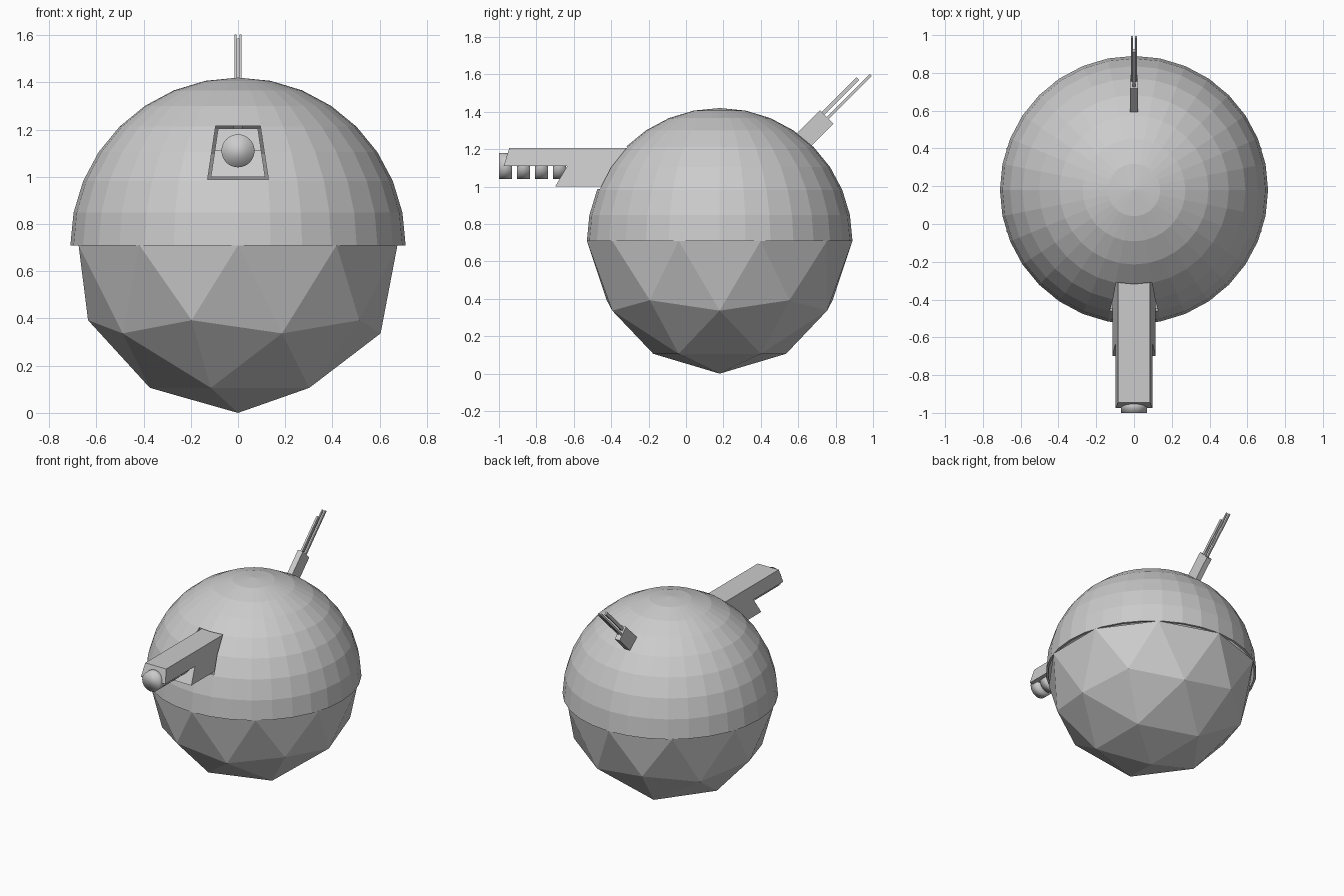
import bpy, bmesh, math
from mathutils import Matrix, Vector

if "Cube" in bpy.data.objects:
    bpy.data.objects.remove(bpy.data.objects["Cube"])

R, CY = 0.71, 0.18


def finish(name, bm):
    bmesh.ops.recalc_face_normals(bm, faces=bm.faces)
    me = bpy.data.meshes.new(name)
    bm.to_mesh(me)
    bm.free()
    ob = bpy.data.objects.new(name, me)
    bpy.context.collection.objects.link(ob)
    return ob


def half(bm, upper):
    bmesh.ops.bisect_plane(bm, geom=bm.verts[:] + bm.edges[:] + bm.faces[:], dist=1e-4,
                           plane_co=(0, 0, R), plane_no=(0, 0, 1),
                           clear_inner=upper, clear_outer=not upper)


def side_prism(name, profile, grow=0.0):
    """Side profile (y, z) extruded across x, narrowing towards the top."""
    bm = bmesh.new()
    loops = []
    for s in (-1, 1):
        loops.append([bm.verts.new((s * (0.115 + grow - (z - 1.0) * 0.15), y, z))
                      for y, z in profile])
    n = len(profile)
    bm.faces.new(loops[0])
    bm.faces.new(loops[1][::-1])
    for i in range(n):
        j = (i + 1) % n
        bm.faces.new((loops[0][i], loops[0][j], loops[1][j], loops[1][i]))
    return finish(name, bm)


# Faceted lower body
bm = bmesh.new()
bmesh.ops.create_icosphere(bm, subdivisions=2, radius=R,
                           matrix=Matrix.Translation((0, CY, R)))
half(bm, False)
finish("lower_body", bm)

# Upper dome shell
bm = bmesh.new()
bmesh.ops.create_uvsphere(bm, u_segments=32, v_segments=16, radius=R,
                          matrix=Matrix.Translation((0, CY, R)))
half(bm, True)
dome = finish("upper_dome", bm)
shell = dome.modifiers.new("shell", 'SOLIDIFY')
shell.thickness = 0.015
shell.offset = -1

# Slot in the dome around the gun
cutter = side_prism("slot_cutter", [(-0.8, 0.988), (-0.8, 1.215), (-0.1, 1.215), (-0.1, 0.988)], 0.012)
cutter.hide_render = True
cutter.hide_viewport = True
cut = dome.modifiers.new("slot", 'BOOLEAN')
cut.operation = 'DIFFERENCE'
cut.solver = 'EXACT'
cut.object = cutter

# Gun housing with overhanging barrel shroud
side_prism("gun_housing", [(-0.2, 1.0), (-0.70, 1.0), (-0.635, 1.11), (-0.975, 1.11),
                           (-0.945, 1.205), (-0.2, 1.205)])

# Row of barrel rings
for i in range(4):
    bm = bmesh.new()
    bmesh.ops.create_cone(bm, cap_ends=True, segments=32, radius1=0.07, radius2=0.07, depth=0.07,
                          matrix=Matrix.Translation((0, -0.965 + i * 0.096, 1.11))
                          @ Matrix.Rotation(math.pi / 2, 4, 'X'))
    for f in bm.faces:
        f.smooth = True
    finish(f"barrel_ring_{i + 1}", bm)

# Antenna block and rods, tilted 45 degrees backwards
tilt = Matrix.Translation((0, 0.638, 1.257)) @ Matrix.Rotation(-math.pi / 4, 4, 'X')


def antenna_box(name, x, off, start, end, wx, wy):
    bm = bmesh.new()
    bmesh.ops.create_cube(bm, size=1, matrix=tilt
                          @ Matrix.Translation((x, off, (start + end) / 2))
                          @ Matrix.Diagonal((wx, wy, end - start, 1)))
    finish(name, bm)


antenna_box("antenna_base", 0, 0, -0.04, 0.163, 0.04, 0.103)
antenna_box("antenna_short_rod", 0, -0.028, 0.15, 0.425, 0.014, 0.022)
for s in (-1, 1):
    antenna_box("antenna_long_rod", s * 0.011, 0.008, 0.15, 0.488, 0.009, 0.015)
